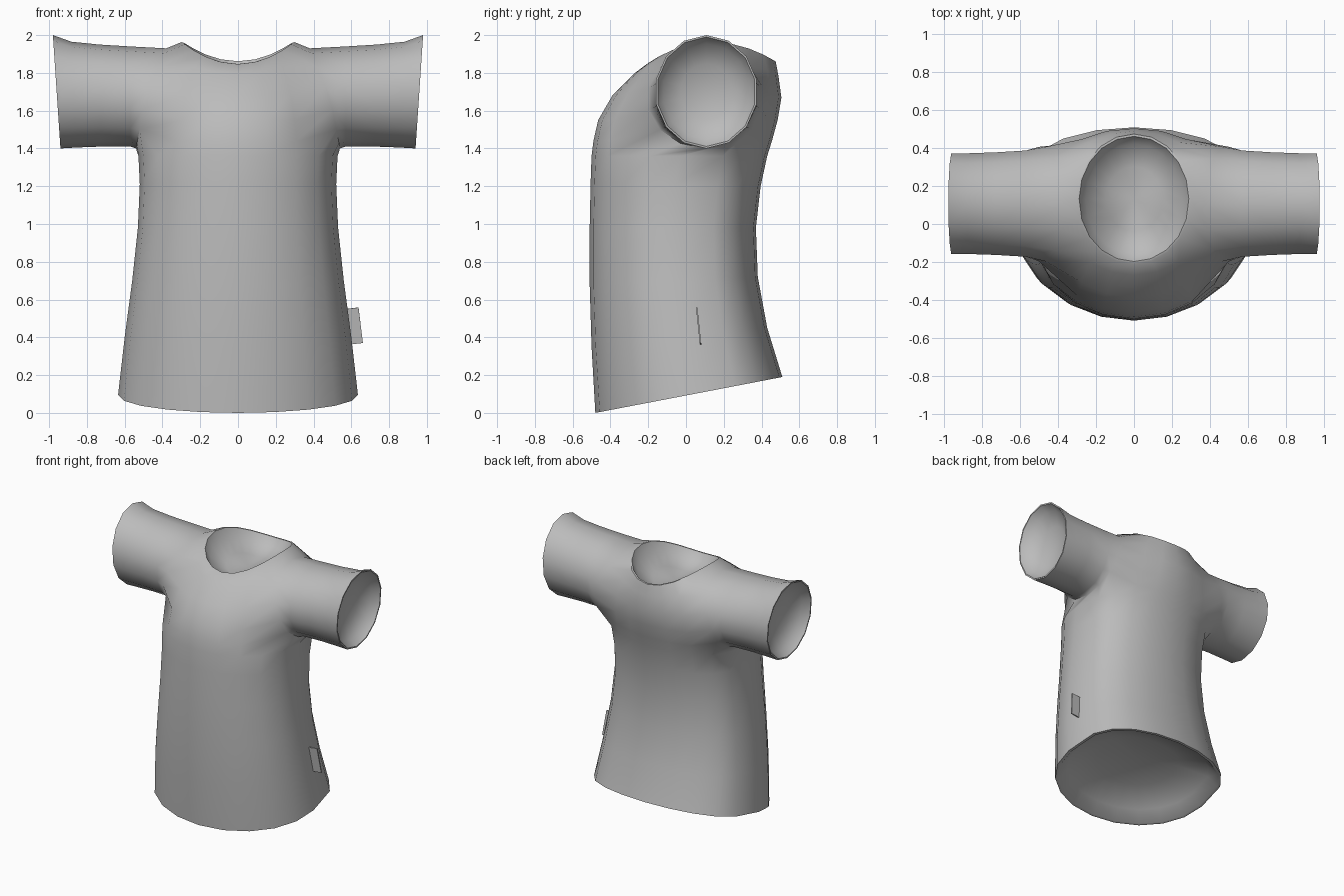
import bpy, bmesh
from math import sin, cos, pi, radians, copysign
from mathutils import Matrix, Vector

if "Cube" in bpy.data.objects:
    bpy.data.objects.remove(bpy.data.objects["Cube"], do_unlink=True)

fabric = bpy.data.materials.new("grey_fabric")
fabric.use_nodes = True
GREY = (0.5, 0.5, 0.5, 1)
fabric.diffuse_color = GREY
fabric.node_tree.nodes["Principled BSDF"].inputs["Base Color"].default_value = GREY


def make_object(name, bm):
    mesh = bpy.data.meshes.new(name)
    bm.to_mesh(mesh)
    bm.free()
    mesh.materials.append(fabric)
    obj = bpy.data.objects.new(name, mesh)
    bpy.context.collection.objects.link(obj)
    return obj


def bridge(bm, a, b):
    for i in range(len(a)):
        n = (i + 1) % len(a)
        bm.faces.new((a[i], a[n], b[n], b[i]))


def bowl(bm, loop, inward):
    """Close an opening with a thin rim and a smooth hollow."""
    inward = Vector(inward)
    rim = [v.co.copy() for v in loop]
    centre = sum(rim, Vector()) / len(rim)
    for scale, depth in ((.965, 0), (.85, .45), (.5, .85)):
        ring = [bm.verts.new(centre + (p - centre) * scale + inward * depth) for p in rim]
        bridge(bm, loop, ring)
        loop = ring
    tip = bm.verts.new(centre + inward)
    for i in range(len(loop)):
        bm.faces.new((loop[i], loop[(i + 1) % len(loop)], tip))


COLS, SIDES = 20, 14

# Torso rings: half width, front y, front z, back y, back z, shoulder rise, back squareness
RINGS = [
    (.635, -.48, .00, .51, .19, 0, .6),
    (.60, -.50, .35, .43, .45, 0, .6),
    (.56, -.51, .68, .38, .72, 0, .6),
    (.53, -.51, .98, .37, .98, 0, .6),
    (.52, -.505, 1.22, .395, 1.2, 0, .6),
    (.527, -.50, 1.36, .43, 1.36, 0, .6),
    (.53, -.49, 1.44, .455, 1.44, 0, .6),
    (.51, -.465, 1.55, .485, 1.55, 0, .6),
    (.47, -.39, 1.68, .505, 1.67, .03, .65),
    (.40, -.27, 1.80, .49, 1.78, .1, .8),
    (.30, -.21, 1.845, .475, 1.86, .11, 1),
]
HOLE_LOW, HOLE_TOP = 6, 9

# Sleeve rings: x, front y, back y, bottom z, top z, slant of the opening
SLEEVE = [
    (.57, -.18, .395, 1.41, 1.94, 0),
    (.73, -.17, .385, 1.41, 1.95, .005),
    (.87, -.165, .38, 1.405, 1.965, .012),
    (.96, -.165, .38, 1.40, 2.0, .02),
]

bm = bmesh.new()
grid = []
for w, yf, zf, yb, zb, rise, square in RINGS:
    row = []
    for k in range(COLS):
        a = 2 * pi * k / COLS
        s = copysign(abs(sin(a)) ** (square if sin(a) > 0 else .95), sin(a))
        t = (1 + s) / 2
        row.append(bm.verts.new((w * cos(a), yf + (yb - yf) * t,
                                 zf + (zb - zf) * t + rise * cos(a) ** 2)))
    grid.append(row)


def in_hole(r, k):
    near_side = (k + 2) % COLS < 4 or (k - 8) % COLS < 4
    return HOLE_LOW <= r < HOLE_TOP and near_side


# Torso skin, left open at the armholes
for r in range(len(RINGS) - 1):
    for k in range(COLS):
        if not in_hole(r, k):
            n = (k + 1) % COLS
            bm.faces.new((grid[r][k], grid[r][n], grid[r + 1][n], grid[r + 1][k]))

# Sleeves grow out of rounded armholes
path = [(HOLE_LOW, k) for k in range(-2, 3)] + [(7, 2), (8, 2)]
path += [(HOLE_TOP, k) for k in range(2, -3, -1)] + [(8, -2), (7, -2)]
for side in (1, -1):
    loop = []
    for j, (r, k) in enumerate(path):
        v = grid[r][(k if side == 1 else COLS // 2 - k) % COLS]
        th = -pi / 2 + (j - 2) * 2 * pi / SIDES
        x = .49 - (.11 if sin(th) > 0 else .05) * sin(th)
        v.co = (side * x, .105 + .31 * cos(th), 1.665 + .265 * sin(th))
        loop.append(v)
    for x, yf, yb, zb, zt, slant in SLEEVE:
        ring = []
        for j in range(SIDES):
            th = -pi / 2 + (j - 2) * 2 * pi / SIDES
            ring.append(bm.verts.new((side * (x + slant * sin(th)),
                                      (yf + yb) / 2 + (yb - yf) / 2 * cos(th),
                                      (zb + zt) / 2 + (zt - zb) / 2 * sin(th))))
        bridge(bm, loop, ring)
        loop = ring
    bowl(bm, loop, (-.12 * side, 0, 0))

# Hollows at the hem and the neckline
bowl(bm, grid[0], (0, 0, .16))
bowl(bm, grid[-1], (0, 0, -.14))

# Remove unused vertices inside the armholes
bmesh.ops.delete(bm, geom=[v for v in bm.verts if not v.link_faces], context='VERTS')
bmesh.ops.recalc_face_normals(bm, faces=bm.faces)
shirt = make_object("shirt", bm)
bpy.context.view_layer.objects.active = shirt
shirt.select_set(True)
bpy.ops.object.shade_smooth_by_angle(angle=radians(50))

# Small tag sewn into the left side
bm = bmesh.new()
bmesh.ops.create_cube(bm, size=1, matrix=Matrix.Translation((.615, .067, .46))
                      @ Matrix.Rotation(radians(6), 4, 'X')
                      @ Matrix.Rotation(radians(-7), 4, 'Y')
                      @ Matrix.Diagonal((.07, .008, .19, 1)))
make_object("side_tag", bm)
